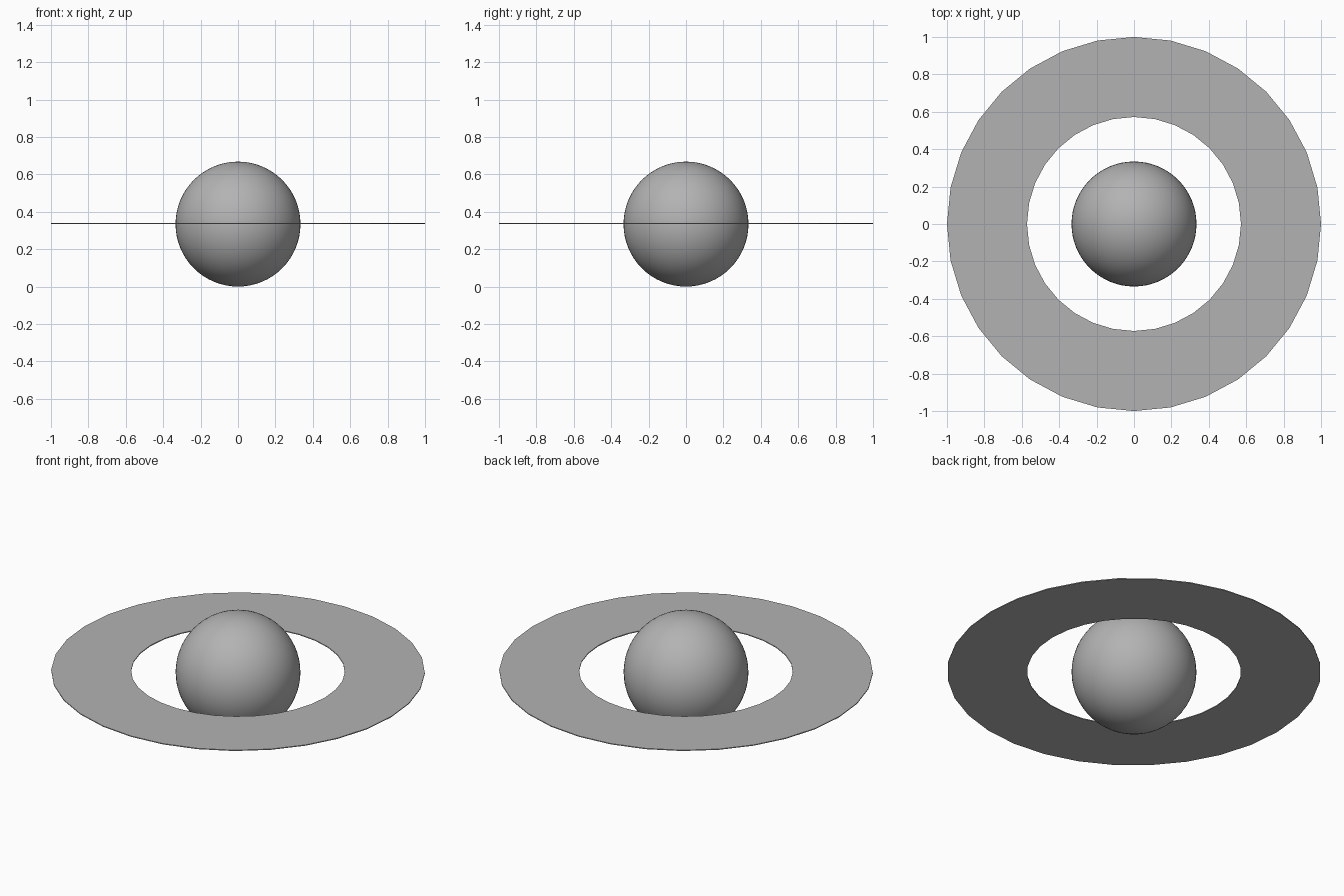
import bpy
import bmesh

if "Cube" in bpy.data.objects:
    bpy.data.objects.remove(bpy.data.objects["Cube"])

R_PLANET = 0.334
R_INNER = 0.572
R_OUTER = 1.0
SIDES = 32
THICK = 0.005

# Darker grey shared by both parts
grey = bpy.data.materials.new("grey")
grey.diffuse_color = (0.45, 0.45, 0.45, 1)
grey.use_nodes = True
grey.node_tree.nodes["Principled BSDF"].inputs["Base Color"].default_value = grey.diffuse_color

# Planet: smooth sphere resting on z = 0
bpy.ops.mesh.primitive_uv_sphere_add(
    segments=64, ring_count=32, radius=R_PLANET, location=(0, 0, R_PLANET))
planet = bpy.context.object
planet.name = "planet"
planet.data.materials.append(grey)
bpy.ops.object.shade_smooth()

# Ring: paper-thin flat annulus around the equator
bm = bmesh.new()
inner, outer = [
    bmesh.ops.create_circle(bm, segments=SIDES, radius=r)["verts"]
    for r in (R_INNER, R_OUTER)]
for i in range(SIDES):
    j = (i + 1) % SIDES
    bm.faces.new((inner[i], outer[i], outer[j], inner[j]))
bm.normal_update()
for face in bm.faces:
    if face.normal.z < 0:
        face.normal_flip()
mesh = bpy.data.meshes.new("ring")
bm.to_mesh(mesh)
bm.free()
mesh.materials.append(grey)
ring = bpy.data.objects.new("ring", mesh)
ring.location.z = R_PLANET
bpy.context.collection.objects.link(ring)

# Slight thickness, rising from the equator
solid = ring.modifiers.new("thickness", 'SOLIDIFY')
solid.thickness = THICK
solid.offset = 1
